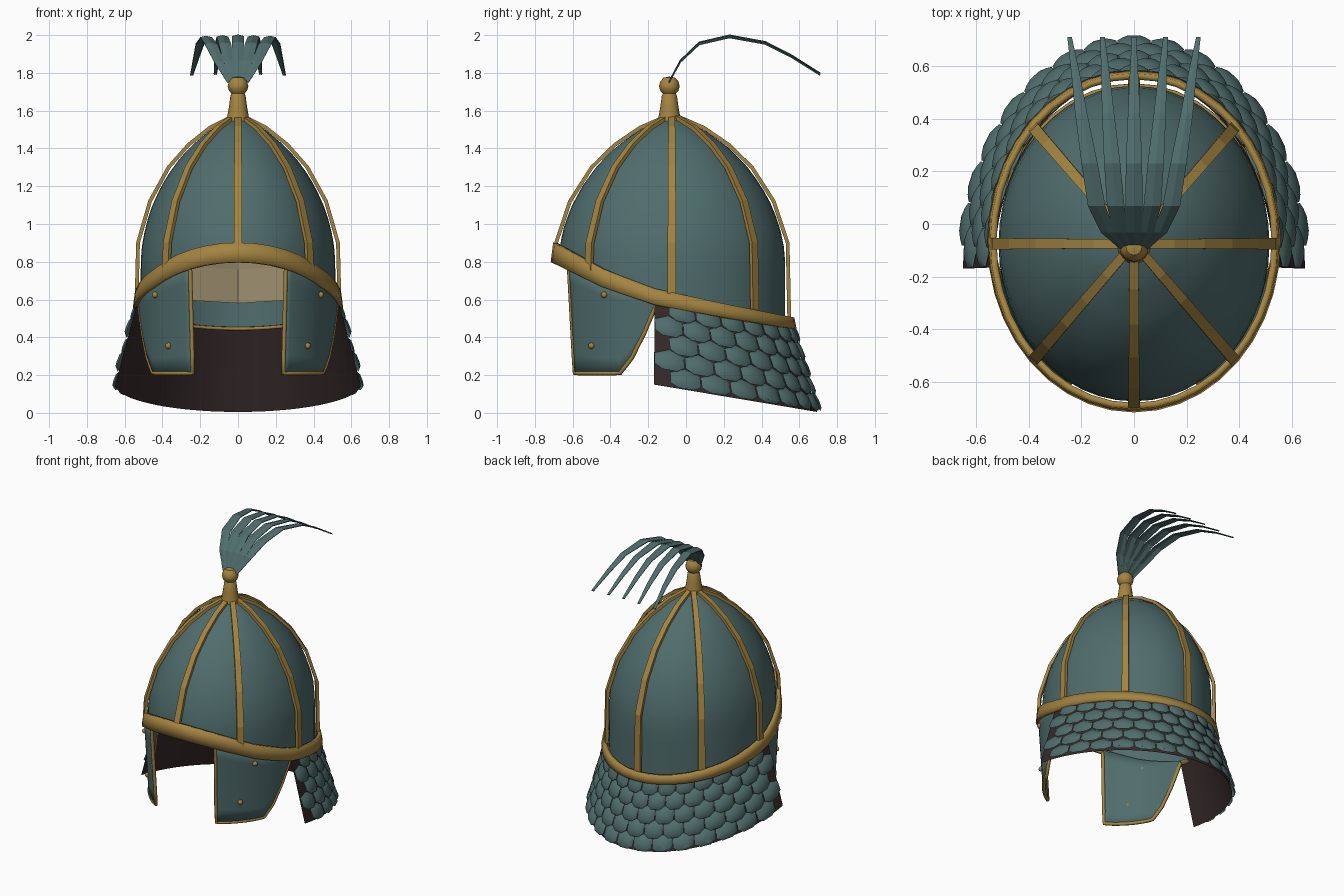
import bpy, bmesh, math
from mathutils import Vector
from math import sin, cos, pi

if "Cube" in bpy.data.objects:
    bpy.data.objects.remove(bpy.data.objects["Cube"])


def material(name, rgb):
    m = bpy.data.materials.new(name)
    m.diffuse_color = (*rgb, 1)
    m.use_nodes = True
    m.node_tree.nodes["Principled BSDF"].inputs["Base Color"].default_value = m.diffuse_color
    return m


TEAL = material("teal_steel", (0.08, 0.152, 0.152))
GOLD = material("aged_gold", (0.37, 0.23, 0.052))
BROWN = material("dark_leather", (0.036, 0.022, 0.022))
BEIGE = material("beige_lining", (0.34, 0.28, 0.16))
CY = -0.075  # helmet axis


def lerp_table(x, table):
    for (a, p), (b, q) in zip(table, table[1:]):
        if x <= b:
            return p + (q - p) * max(0, (x - a) / (b - a))
    return table[-1][1]


def finish(name, bm, mat, thick=0, smooth=True, offset=0):
    me = bpy.data.meshes.new(name)
    bmesh.ops.recalc_face_normals(bm, faces=bm.faces)
    bm.to_mesh(me)
    bm.free()
    me.materials.append(mat)
    ob = bpy.data.objects.new(name, me)
    bpy.context.collection.objects.link(ob)
    if thick:
        s = ob.modifiers.new("thickness", 'SOLIDIFY')
        s.thickness, s.offset = thick, offset
    if smooth:
        bpy.ops.object.select_all(action='DESELECT')
        bpy.context.view_layer.objects.active = ob
        ob.select_set(True)
        bpy.ops.object.shade_smooth_by_angle(angle=math.radians(35))
    return ob


def grid(bm, fn, nu, nv, closed=False):
    """Surface fn(u, v) with u and v running 0..1."""
    rows = [[bm.verts.new(fn(i / nu, j / nv)) for i in range(nu if closed else nu + 1)]
            for j in range(nv + 1)]
    for a, b in zip(rows, rows[1:]):
        for i in range(nu):
            k = (i + 1) % len(a)
            bm.faces.new((a[i], a[k], b[k], b[i]))


def sheet(name, fn, nu, nv, mat, closed=False, **kw):
    bm = bmesh.new()
    grid(bm, fn, nu, nv, closed)
    return finish(name, bm, mat, **kw)


def tube(name, pts, r, mat):
    cu = bpy.data.curves.new(name, 'CURVE')
    cu.dimensions, cu.bevel_depth, cu.bevel_resolution = '3D', r, 1
    cu.use_fill_caps = True
    sp = cu.splines.new('POLY')
    sp.points.add(len(pts) - 1)
    for p, co in zip(sp.points, pts):
        p.co = (*co, 1)
    cu.materials.append(mat)
    bpy.context.collection.objects.link(bpy.data.objects.new(name, cu))


# Shared shape rules: tilted rim line and domed profile
RIM = [(-0.71, 0.855), (-0.43, 0.71), (-0.17, 0.615), (0.2, 0.54), (0.58, 0.47)]
DOME = [(0.5, 1), (0.8, 1), (0.9, 0.985), (1.0, 0.945), (1.1, 0.88), (1.2, 0.79),
        (1.3, 0.67), (1.4, 0.51), (1.5, 0.28), (1.55, 0.1), (1.57, 0.01)]


def rim_z(y):
    return lerp_table(y, RIM)


def rim_h(y):
    return 0.052 - 0.022 * (y + 0.71) / 1.29


def dome_point(a, z, grow=0.0):
    f = lerp_table(z, DOME)
    return Vector(((0.515 * f + grow) * cos(a), CY + (0.6 * f + grow) * sin(a), z))


def shell(grow, lift, top=1.57):
    def fn(u, v):
        a = 2 * pi * u
        y = CY + 0.6 * sin(a)
        z0 = rim_z(y) + lift
        return dome_point(a, z0 + (top - z0) * sin(v * pi / 2), grow)
    return fn


# Bowl and cloth lining
sheet("helmet_bowl", shell(0, -0.025), 48, 20, TEAL, True)
sheet("inner_lining", shell(-0.03, 0.1, 1.5), 12, 8, BEIGE, True, smooth=False)


# Ribs over the bowl
RIB_Z = [1.565, 1.51, 1.42, 1.3, 1.12, 0.9]
for k in range(8):
    a = k * pi / 4
    side = Vector((-sin(a), cos(a), 0))

    def rib(u, v):
        i = round(v * 6)
        z = RIB_Z[i] if i < 6 else rim_z(CY + 0.6 * sin(a))
        return dome_point(a, z, 0.022) + side * (u - 0.5) * (0.034 + 0.012 * v)
    sheet("rib", rib, 1, 6, GOLD, thick=0.02, smooth=False)


# Brow band, slightly wider than the bowl
def band(u, v):
    a = 2 * pi * u
    x, y = 0.54 * cos(a), -0.065 + 0.633 * sin(a)
    h = rim_h(y)
    flare = 1 + 0.02 * (0.5 - v)
    return Vector((x * flare, -0.065 + (y + 0.065) * flare, rim_z(y) + h * (2 * v - 1)))


sheet("brow_band", band, 40, 2, GOLD, True, thick=0.024)
tube("nape_trim", [dome_point(pi * (0.1 + 0.8 * i / 16), rim_z(CY + 0.6 * sin(pi * (0.1 + 0.8 * i / 16))) - 0.035)
                   for i in range(17)], 0.01, GOLD)


# Cheek guards with gold edging and rivets
CHEEK_LOW = [(0.49, 0.21), (1.08, 0.21), (1.2, 0.29), (1.32, 0.42), (1.44, 0.58)]


def cheek_point(s, phi, z, out=0.0):
    k = 1 - 0.05 * (0.7 - z) / 0.5
    return Vector((s * (0.535 * k + out) * sin(phi), CY - (0.612 * k + out) * cos(phi), z))


def cheek_top(phi):
    return rim_z(CY - 0.6 * cos(phi)) - 0.01


for s in (-1, 1):
    def cheek(u, v):
        phi = 0.49 + 0.95 * u
        lo = lerp_table(phi, CHEEK_LOW)
        return cheek_point(s, phi, lo + (cheek_top(phi) - lo) * v)
    sheet("cheek_guard", cheek, 16, 6, TEAL, thick=0.012)
    edge = [cheek_point(s, 0.49, 0.76 - 0.55 * i / 6) for i in range(6)]
    edge += [cheek_point(s, 0.49 + 0.95 * i / 16, lerp_table(0.49 + 0.95 * i / 16, CHEEK_LOW))
             for i in range(17)]
    tube("cheek_edging", edge, 0.012, GOLD)
    for phi, z in ((0.95, 0.625), (0.78, 0.355)):
        bm = bmesh.new()
        bmesh.ops.create_uvsphere(bm, u_segments=10, v_segments=6, radius=0.017)
        bmesh.ops.translate(bm, verts=bm.verts, vec=cheek_point(s, phi, z, 0.008))
        finish("cheek_rivet", bm, GOLD)


# Neck guard: leather backing
def neck(u, v):
    a = pi * u
    ty = -0.165 + 0.72 * sin(a)
    top = Vector((0.53 * cos(a), ty, rim_z(ty) - 0.015))
    low = Vector((0.65 * cos(a), -0.17 + 0.865 * sin(a), 0.15 - 0.145 * sin(a)))
    return top.lerp(low, v)


sheet("neck_leather", neck, 40, 6, BROWN)


# Neck guard: overlapping domed hexagonal scales
def neck_out(u, v, d):
    u, v = min(max(u, 0), 1), min(max(v, 0), 1)
    e = 0.004
    u1, v1 = min(max(u, e), 1 - e), min(max(v, e), 1 - e)
    n = (neck(u1 + e, v1) - neck(u1 - e, v1)).cross(neck(u1, v1 + e) - neck(u1, v1 - e)).normalized()
    if n.dot(Vector((cos(pi * u), sin(pi * u), 0))) < 0:
        n = -n
    return neck(u, v) + n * d


ROWS, COLS = 5, 16
HEX = [(-0.5, -0.32), (0, -0.66), (0.5, -0.32), (0.5, 0.32), (0.24, 0.6), (-0.24, 0.6), (-0.5, 0.32)]
bm = bmesh.new()
for r in range(ROWS):
    odd = r % 2 == 0
    for c in range(COLS - odd):
        cu, cv = (c + 0.5 + 0.5 * odd) / COLS, (r + 0.45) / ROWS

        def at(p, q, d):
            return bm.verts.new(neck_out(cu + p / COLS, cv + q / ROWS, d + 0.012 * (q + 0.6)))
        outer = [at(p * 0.97, q, 0.003) for p, q in HEX]
        inner = [at(p * 0.68, q * 0.68, 0.016) for p, q in HEX]
        mid = at(0, 0, 0.02)
        for i in range(len(HEX)):
            j = (i + 1) % len(HEX)
            bm.faces.new((outer[i], outer[j], inner[j], inner[i]))
            bm.faces.new((inner[i], inner[j], mid))
finish("neck_scales", bm, TEAL)


# Finial: turned socket and ball
SOCKET = [(0.062, 1.545), (0.056, 1.575), (0.048, 1.62), (0.04, 1.68), (0.034, 1.69), (0.048, 1.705),
          (0.055, 1.73), (0.048, 1.755), (0.03, 1.775), (0.001, 1.78)]


def socket(u, v):
    r, z = SOCKET[round(v * 9)]
    return Vector((r * cos(2 * pi * u), -0.088 + r * sin(2 * pi * u), z))


sheet("finial", socket, 16, 9, GOLD, True)


# Plume: fanned blades sweeping backward (y, z, spread, width)
BLADE = [(-0.09, 1.75, 0.16, 0.035), (-0.03, 1.86, 0.4, 0.055), (0.07, 1.955, 0.58, 0.065),
         (0.23, 1.993, 0.69, 0.06), (0.42, 1.96, 0.82, 0.045), (0.56, 1.89, 0.9, 0.032),
         (0.71, 1.797, 1.0, 0.016)]
for tip in (-0.245, -0.12, 0, 0.12, 0.245):
    def blade(u, v):
        y, z, k, w = BLADE[round(v * 6)]
        fold = w * 0.12 * (1 - abs(2 * u - 1))
        return Vector((tip * k + (u - 0.5) * w, y, z + fold - 0.04 * abs(tip) * k))
    sheet("plume_blade", blade, 2, 6, TEAL, thick=0.006, smooth=False)
